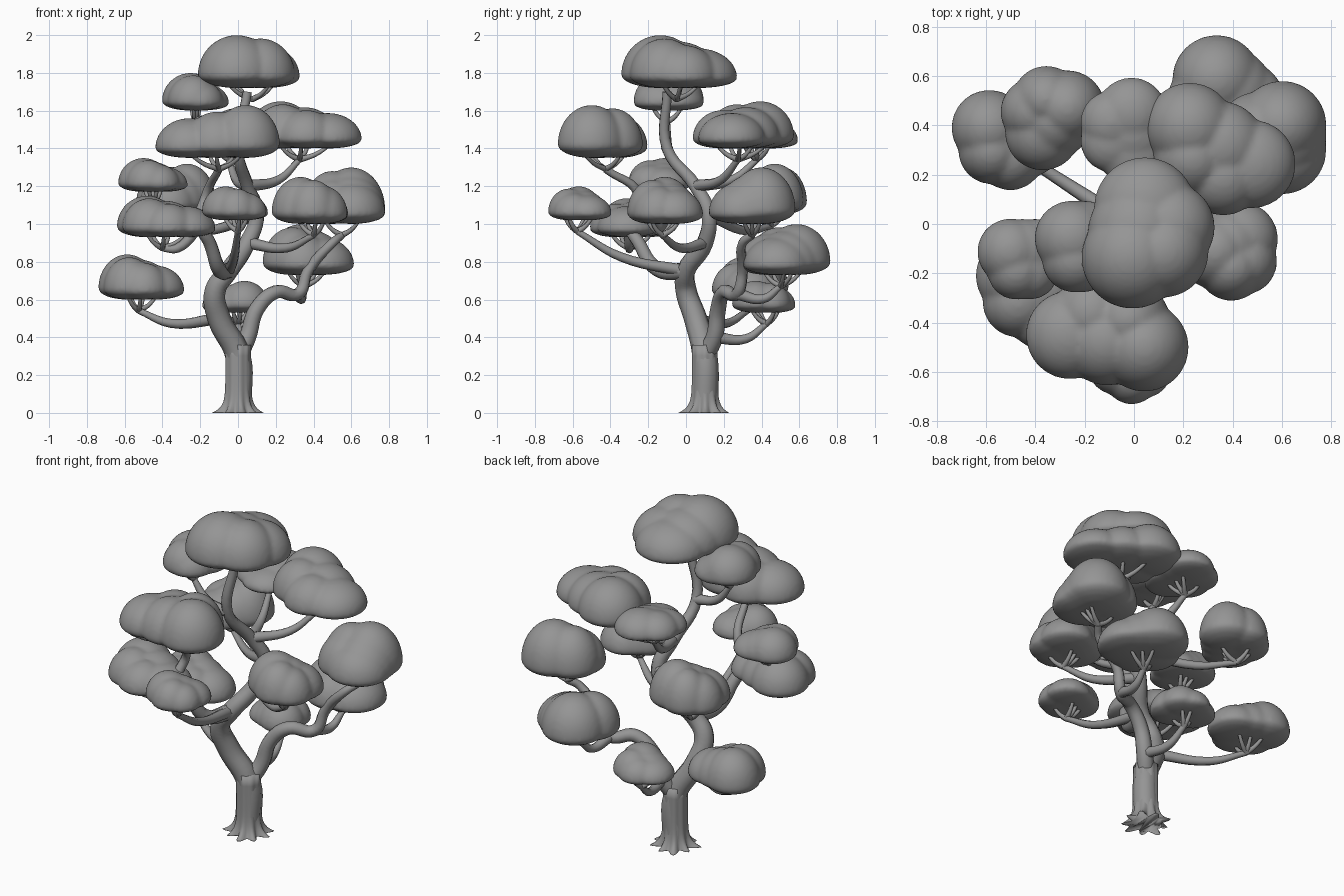
import bpy, bmesh, math
from mathutils import Vector

cube = bpy.data.objects.get("Cube")
if cube:
    bpy.data.objects.remove(cube, do_unlink=True)


def make_material(name, colour):
    mat = bpy.data.materials.new(name)
    mat.use_nodes = True
    mat.diffuse_color = colour
    mat.node_tree.nodes["Principled BSDF"].inputs["Base Color"].default_value = colour
    return mat


GREY = make_material("plain grey", (0.3, 0.3, 0.3, 1))
DOWN = Vector((0, 0, -1))


def add_object(name, mesh):
    obj = bpy.data.objects.new(name, mesh)
    bpy.context.scene.collection.objects.link(obj)
    mesh.materials.clear()
    mesh.materials.append(GREY)
    mesh.polygons.foreach_set("use_smooth", [True] * len(mesh.polygons))
    return obj


def frozen_mesh(obj):
    """Turn an object's curve or modifiers into a plain mesh."""
    graph = bpy.context.evaluated_depsgraph_get()
    graph.update()
    mesh = bpy.data.meshes.new_from_object(obj.evaluated_get(graph))
    bpy.data.objects.remove(obj, do_unlink=True)
    return mesh


def limbs(name, paths, start, end):
    """Round tubes along smooth paths, tapering from start to end radius."""
    curve = bpy.data.curves.new(name, "CURVE")
    curve.dimensions = "3D"
    curve.bevel_depth = 1
    curve.bevel_resolution = 2
    curve.resolution_u = 6
    curve.use_fill_caps = True
    for path in paths:
        spline = curve.splines.new("BEZIER")
        last = len(path) - 1
        spline.bezier_points.add(last)
        for i, (point, place) in enumerate(zip(spline.bezier_points, path)):
            point.co = place
            point.radius = start + (end - start) * i / last
            point.handle_left_type = point.handle_right_type = "AUTO"
    temp = bpy.data.objects.new(name + "_path", curve)
    bpy.context.scene.collection.objects.link(temp)
    add_object(name, frozen_mesh(temp))


def foliage(name, tall_end, low_end, radius, base, top):
    """Flat-bottomed pad of merged puffs that zigzag along a spine, sinking
    towards the low end, on a fan of twigs. Returns the hub of the twigs."""
    tall, low = Vector((*tall_end, base)), Vector((*low_end, base))
    along = (low - tall).normalized()
    side = along.cross(DOWN)
    hub = tall.lerp(low, 0.5) + DOWN * 0.06
    puffs = 5
    bm = bmesh.new()
    twigs = []
    for i in range(puffs):
        t = i / (puffs - 1)
        sway = (-1) ** i * 0.25 * radius
        centre = tall.lerp(low, t) + side * sway
        size = radius * (0.9 - 0.1 * (i % 2))
        height = (top - base) * (1 - 0.25 * t)
        puff = bmesh.ops.create_icosphere(bm, subdivisions=4, radius=1)
        for v in puff["verts"]:
            # Shallow below the widest level, domed above it
            depth = height * (0.25 if v.co.z < 0 else 0.75)
            lift = height * 0.25 + v.co.z * depth
            v.co = centre + Vector((v.co.x * size, v.co.y * size, lift))
        tip = centre + side * sway - DOWN * 0.03
        twigs.append((hub, hub.lerp(tip, 0.5) + DOWN * 0.015, tip))
    mesh = bpy.data.meshes.new(name)
    bm.to_mesh(mesh)
    bm.free()
    temp = add_object(name + "_puffs", mesh)
    remesh = temp.modifiers.new("merge", "REMESH")
    remesh.mode = "VOXEL"
    remesh.voxel_size = 0.014
    soften = temp.modifiers.new("soften", "SMOOTH")
    soften.iterations = 3
    add_object(name, frozen_mesh(temp))
    limbs(name + "_twigs", twigs, 0.016, 0.008)
    return hub


def root_flare(centre, height):
    """Fluted trunk foot that spreads into a star of roots at the ground."""
    sides, steps = 54, 12
    bm = bmesh.new()
    loops = []
    for step in range(steps + 1):
        z = height * (step / steps) ** 2
        spread = math.exp(-z / 0.035)
        loop = []
        for i in range(sides):
            angle = math.tau * i / sides
            wave = math.cos(9 * angle) + 0.4 * math.sin(4 * angle)
            r = (0.067 + 0.045 * spread) * (1 + (0.03 + 0.2 * spread) * wave)
            offset = Vector((r * math.cos(angle), r * math.sin(angle), z))
            loop.append(bm.verts.new(centre + offset))
        loops.append(loop)
    for lower, upper in zip(loops, loops[1:]):
        for i in range(sides):
            bm.faces.new((lower[i - 1], lower[i], upper[i], upper[i - 1]))
    bm.faces.new(loops[0][::-1])
    bm.faces.new(loops[-1])
    mesh = bpy.data.meshes.new("root_flare")
    bm.to_mesh(mesh)
    bm.free()
    add_object("root_flare", mesh)


# Foliage pads, from the crown down
foliage("crown_foliage", (0.05, -0.15), (0.1, 0.05), 0.23, 1.72, 2)
crown_side = foliage("crown_side_foliage", (-0.25, -0.1), (-0.2, -0.1), 0.17, 1.6, 1.8)
upper_front = foliage("upper_front_foliage", (0.05, -0.45), (-0.25, -0.4), 0.2, 1.35, 1.63)
upper_left = foliage("upper_left_foliage", (0.2, 0.35), (0.45, 0.2), 0.2, 1.4, 1.65)
upper_back = foliage("upper_back_foliage", (-0.05, 0.45), (-0.05, 0.3), 0.16, 1.4, 1.55)
mid_right = foliage("mid_right_foliage", (-0.5, -0.15), (-0.4, -0.15), 0.15, 1.17, 1.35)
mid_back = foliage("mid_back_foliage", (-0.3, 0.5), (-0.4, 0.4), 0.17, 1.05, 1.32)
far_left = foliage("far_left_foliage", (0.55, 0.4), (0.55, 0.3), 0.2, 1, 1.3)
mid_left = foliage("mid_left_foliage", (0.35, -0.15), (0.45, -0.1), 0.17, 1, 1.25)
mid_front = foliage("mid_front_foliage", (-0.05, -0.6), (0.05, -0.55), 0.14, 1.02, 1.2)
low_front = foliage("low_front_foliage", (-0.5, -0.25), (-0.3, -0.35), 0.18, 0.93, 1.15)
low_left = foliage("low_left_foliage", (0.3, 0.55), (0.4, 0.45), 0.2, 0.73, 1)
low_right = foliage("low_right_foliage", (-0.6, 0.35), (-0.45, 0.3), 0.17, 0.6, 0.84)
low_back = foliage("low_back_foliage", (0.05, 0.4), (-0.05, 0.45), 0.14, 0.53, 0.7)

# Winding trunk on its root flare
trunk = [Vector(p) for p in (
    (0, 0.1, 0.05), (0, 0.1, 0.3), (-0.1, 0.05, 0.5), (-0.12, 0, 0.65),
    (-0.05, 0, 0.75), (0.05, 0.1, 0.9), (0.1, 0.12, 1.05), (0.05, 0.05, 1.2),
    (0, -0.1, 1.4), (0.05, -0.1, 1.7))]
limbs("trunk", [trunk], 0.072, 0.025)
root_flare(Vector((0, 0.1, 0)), 0.36)

# Two long boughs, bending to their pads
left_bough = [trunk[1]] + [Vector(p) for p in (
    (0.05, 0.15, 0.4), (0.1, 0.17, 0.55), (0.2, 0.2, 0.64), (0.32, 0.27, 0.63),
    (0.37, 0.3, 0.75), (0.5, 0.3, 0.9))] + [far_left]
front_bough = [trunk[4]] + [Vector(p) for p in (
    (-0.1, -0.15, 0.76), (-0.15, -0.25, 0.9), (-0.2, -0.3, 1),
    (-0.17, -0.25, 1.15))] + [upper_front]
limbs("left_bough", [left_bough], 0.05, 0.02)
limbs("front_bough", [front_bough], 0.045, 0.02)

# Lesser branches sag from their joint, then rise to the pad
joints = [(trunk[2], low_right), (left_bough[1], low_back), (left_bough[4], low_left),
          (trunk[4], mid_front), (trunk[5], mid_left), (front_bough[3], low_front),
          (front_bough[3], mid_right), (trunk[6], mid_back), (trunk[7], upper_back),
          (trunk[7], upper_left), (trunk[8], crown_side)]
branches = [(joint, joint.lerp(hub, 0.6) + DOWN * 0.05, hub) for joint, hub in joints]
limbs("branches", branches, 0.032, 0.016)
